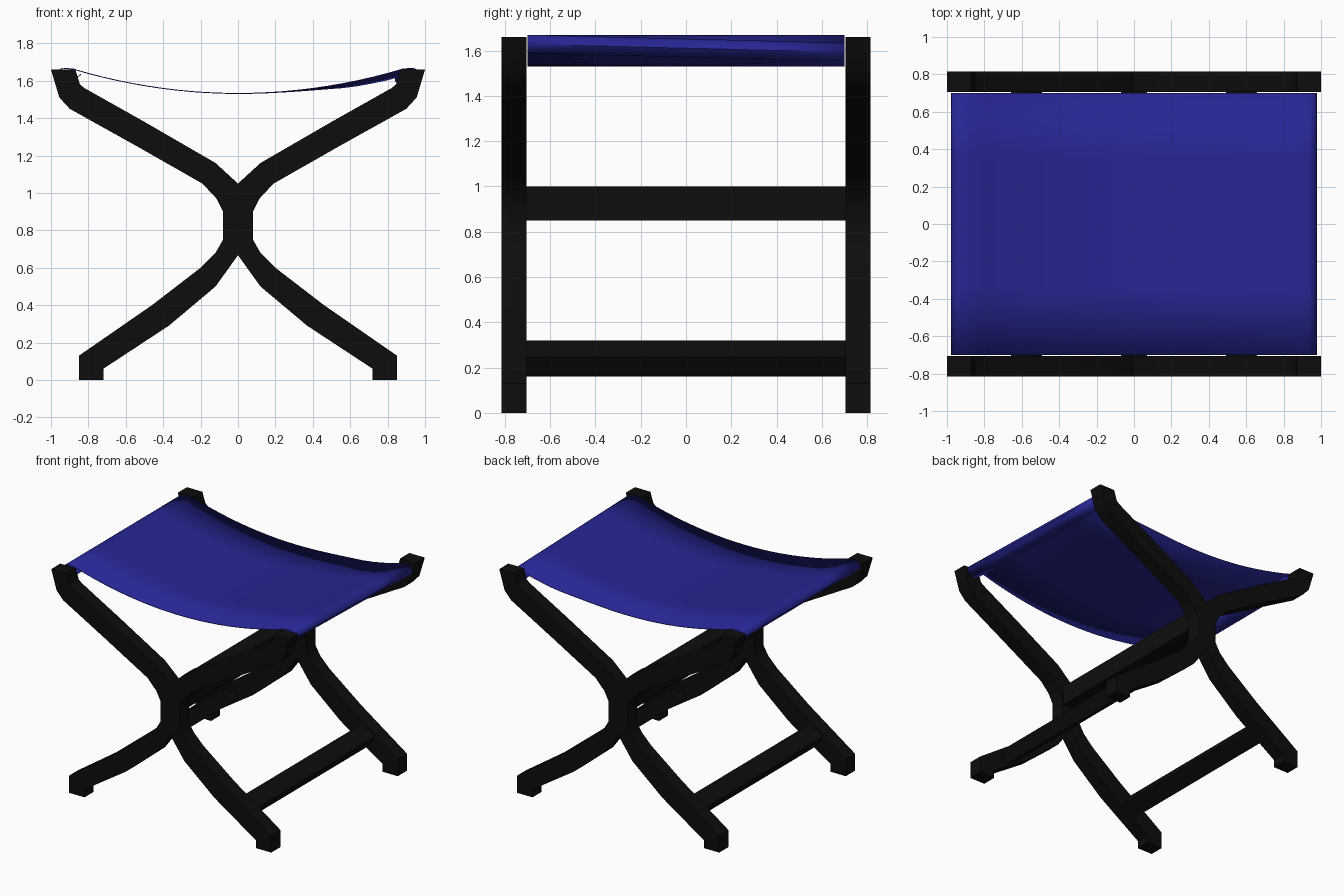
import bpy, bmesh, math

if "Cube" in bpy.data.objects:
    bpy.data.objects.remove(bpy.data.objects["Cube"])


def material(name, col):
    m = bpy.data.materials.new(name)
    m.diffuse_color = (*col, 1)
    m.use_nodes = True
    m.node_tree.nodes["Principled BSDF"].inputs["Base Color"].default_value = m.diffuse_color
    return m


BLACK = material("black frame", (0.004, 0.004, 0.004))
BLUE = material("blue fabric", (0.019, 0.019, 0.29))


def finish(bm, name, mat, angle=30):
    bmesh.ops.recalc_face_normals(bm, faces=bm.faces)
    me = bpy.data.meshes.new(name)
    bm.to_mesh(me)
    bm.free()
    ob = bpy.data.objects.new(name, me)
    bpy.context.collection.objects.link(ob)
    me.materials.append(mat)
    bpy.ops.object.select_all(action='DESELECT')
    bpy.context.view_layer.objects.active = ob
    ob.select_set(True)
    bpy.ops.object.shade_smooth_by_angle(angle=math.radians(angle))
    return ob


# Curved leg: outer and inner edges in x,z, paired from top to foot
OUTER = [(-1.0, 1.66), (-0.955, 1.51), (-0.90, 1.45), (-0.55, 1.255), (-0.19, 1.05),
         (-0.115, 0.97), (-0.08, 0.90), (-0.08, 0.75), (-0.12, 0.68), (-0.20, 0.60),
         (-0.46, 0.40), (-0.85, 0.13), (-0.85, 0.0)]
INNER = [(-0.87, 1.66), (-0.845, 1.58), (-0.82, 1.56), (-0.50, 1.38), (-0.12, 1.16),
         (0.0, 1.05), (0.065, 0.95), (0.075, 0.80), (0.045, 0.73), (-0.01, 0.65),
         (-0.12, 0.50), (-0.37, 0.29), (-0.72, 0.06)]


def leg(name, sx, sy):
    bm = bmesh.new()
    rows = []
    for (a, b) in zip(OUTER, INNER):
        rows.append([bm.verts.new((sx * p[0], sy * y, p[1]))
                     for p, y in ((a, 0.705), (b, 0.705), (b, 0.815), (a, 0.815))])
    # level the sole of the foot
    for v in rows[-1][1:3]:
        v.co.z = 0.0
    knee = rows[-2]
    for v in knee[1:3]:
        v.co = (sx * -0.37, v.co.y, 0.29)
    # add the ankle corner between the shin and the sole
    ankle = [bm.verts.new((sx * x, sy * y, z)) for x, y, z in
             ((-0.85, 0.705, 0.13), (-0.72, 0.705, 0.06), (-0.72, 0.815, 0.06), (-0.85, 0.815, 0.13))]
    shin = rows[-3]
    for v in shin[1:3]:
        v.co = (sx * -0.37, v.co.y, 0.29)
    bmesh.ops.delete(bm, geom=knee, context='VERTS')
    for v in rows[-4][1:3]:
        v.co = (sx * -0.12, v.co.y, 0.50)
    rows = rows[:-2] + [ankle, rows[-1]]
    for r, s in zip(rows, rows[1:]):
        for i in range(4):
            j = (i + 1) % 4
            bm.faces.new((r[i], r[j], s[j], s[i]))
    bm.faces.new(rows[0])
    bm.faces.new(rows[-1])
    return finish(bm, name, BLACK)


for sx, side in ((1, "left"), (-1, "right")):
    for sy, end in ((-1, "front"), (1, "back")):
        leg(f"{end}_{side}_leg", sx, sy)


# Bars running front to back
def bar(name, x, z, w, h, tilt=0):
    bm = bmesh.new()
    bmesh.ops.create_cube(bm, size=1)
    bmesh.ops.scale(bm, vec=(w, 1.44, h), verts=bm.verts)
    ob = finish(bm, name, BLACK)
    ob.location = (x, 0, z)
    ob.rotation_euler.y = tilt


bar("centre_bar", 0, 0.925, 0.14, 0.15)
for s, side in ((-1, "left"), (1, "right")):
    bar(f"{side}_stretcher", s * 0.575, 0.24, 0.13, 0.105, s * math.radians(34))

# Sagging fabric seat with a rolled hem at each end
HEM = [(0.84, 1.635), (0.87, 1.61), (0.92, 1.59), (0.955, 1.60), (0.975, 1.628),
       (0.965, 1.655), (0.935, 1.667), (0.88, 1.662)]
sag = [(i * 0.08, 1.532 + 0.115 * (i * 0.08 / 0.83) ** 2) for i in range(10, -11, -1)]
profile = HEM + sag + [(-x, z) for x, z in reversed(HEM)]
bm = bmesh.new()
rows = []
for x, z in profile:
    # the back right corner hangs a little lower
    drop = 0.035 * min(1, max(0, x / 0.83)) * min(1, max(0, (z - 1.53) / 0.06))
    rows.append([bm.verts.new((x, -0.70 + 1.40 * k / 4, z - drop * k / 4)) for k in range(5)])
for r, s in zip(rows, rows[1:]):
    for k in range(4):
        bm.faces.new((r[k], r[k + 1], s[k + 1], s[k]))
seat = finish(bm, "seat", BLUE, 50)
mod = seat.modifiers.new("thickness", 'SOLIDIFY')
mod.thickness = 0.005
mod.offset = 0
